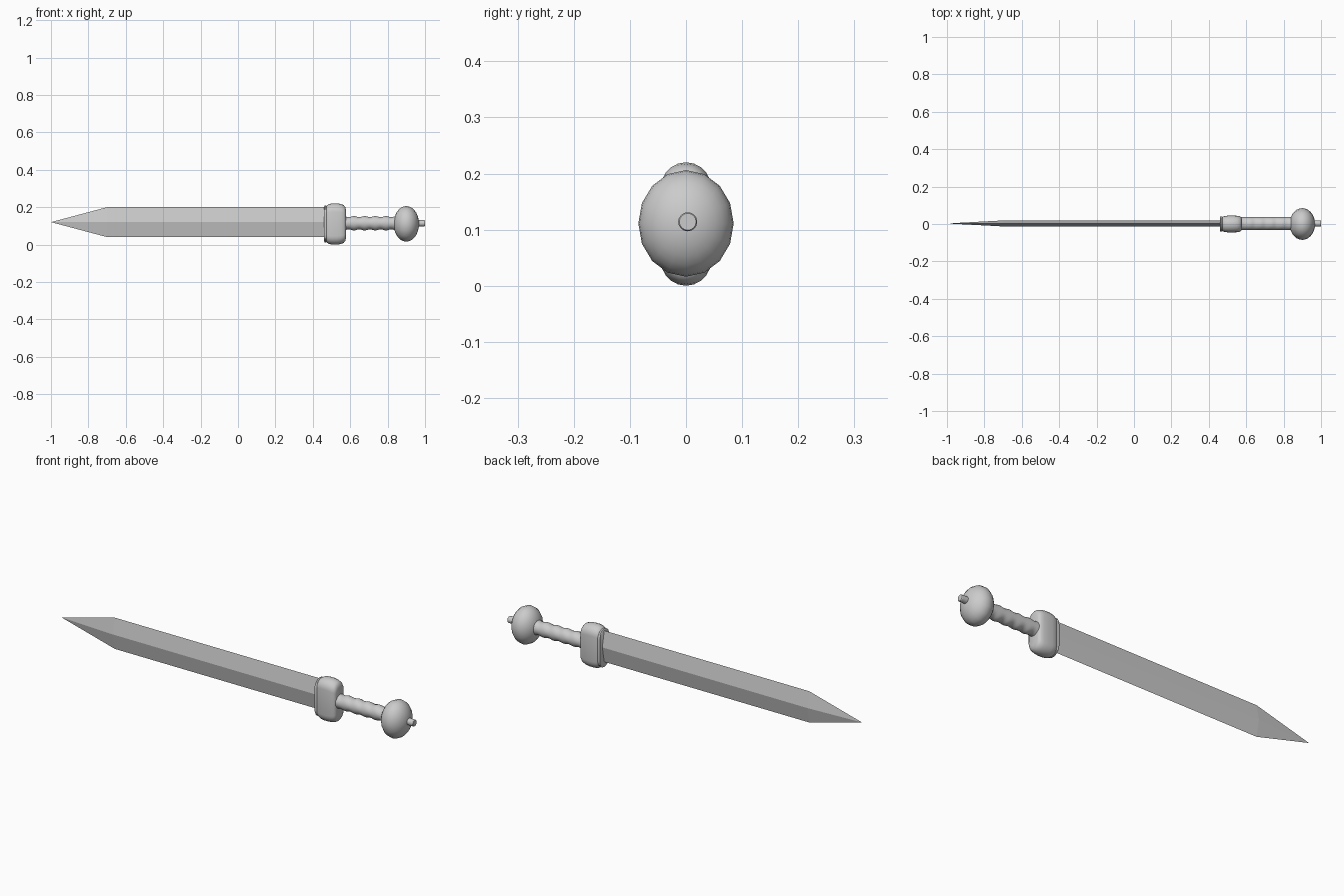
import bpy
import bmesh
from math import sin, cos, pi

if "Cube" in bpy.data.objects:
    bpy.data.objects.remove(bpy.data.objects["Cube"])


def circle(n):
    return [(cos(2 * pi * i / n), sin(2 * pi * i / n)) for i in range(n)]


def loft(name, rings, outline, cy=0.0, cz=0.11, smooth=40):
    """Skin cross-sections along x; outline(ry, rz) gives the y, z points."""
    bm = bmesh.new()
    loops = [[bm.verts.new((x, cy + y, cz + z)) for y, z in outline(ry, rz)]
             for x, ry, rz in rings]
    n = len(loops[0])
    for a, b in zip(loops, loops[1:]):
        for i in range(n):
            j = (i + 1) % n
            bm.faces.new((a[i], a[j], b[j], b[i]))
    bm.faces.new(loops[0])
    bm.faces.new(loops[-1])
    bmesh.ops.remove_doubles(bm, verts=bm.verts, dist=1e-5)
    bmesh.ops.recalc_face_normals(bm, faces=bm.faces)
    mesh = bpy.data.meshes.new(name)
    bm.to_mesh(mesh)
    bm.free()
    obj = bpy.data.objects.new(name, mesh)
    bpy.context.collection.objects.link(obj)
    if smooth:
        bpy.ops.object.select_all(action='DESELECT')
        bpy.context.view_layer.objects.active = obj
        obj.select_set(True)
        bpy.ops.object.shade_smooth_by_angle(angle=smooth * pi / 180)
    return obj


def ellipse(n):
    return lambda ry, rz: [(c * ry, s * rz) for c, s in circle(n)]


def stadium(ry, rz):
    # long flat sides with rounded ends at top and bottom
    d = rz - ry
    top = [(ry * cos(pi * i / 10), d + ry * sin(pi * i / 10)) for i in range(11)]
    return top + [(-y, -z) for y, z in top]


# Blade: diamond section tapering to a point, built flat-faced
bm = bmesh.new()
diamond = [(0.016, 0), (0, 0.08), (-0.016, 0), (0, -0.08)]
loops = [[bm.verts.new((x, 0.003 + y, 0.12 + z)) for y, z in diamond]
         for x in (-0.7, 0.48)]
tip = bm.verts.new((-1.0, 0.003, 0.12))
for i in range(4):
    j = (i + 1) % 4
    bm.faces.new((tip, loops[0][j], loops[0][i]))
    bm.faces.new((loops[0][i], loops[0][j], loops[1][j], loops[1][i]))
bm.faces.new(loops[1])
bmesh.ops.recalc_face_normals(bm, faces=bm.faces)
mesh = bpy.data.meshes.new("blade")
bm.to_mesh(mesh)
bm.free()
bpy.context.collection.objects.link(bpy.data.objects.new("blade", mesh))

# Guard: thin collar plate, then a rounded block
loft("guard_plate", [(0.461, 0.039, 0.094), (0.464, 0.041, 0.098),
                     (0.471, 0.041, 0.098), (0.476, 0.037, 0.093)], stadium)
loft("guard", [(0.468, 0.034, 0.092), (0.475, 0.039, 0.100),
               (0.487, 0.043, 0.107), (0.505, 0.045, 0.110),
               (0.530, 0.045, 0.110), (0.550, 0.044, 0.107),
               (0.565, 0.041, 0.101), (0.573, 0.036, 0.092),
               (0.577, 0.028, 0.078)], stadium, smooth=60)

# Grip: finger waves along the top and bottom only
grip = []
for i in range(33):
    x = 0.565 + 0.285 * i / 32
    grip.append((x, 0.035, 0.0355 + 0.003 * cos(2 * pi * (x - 0.62) / 0.057)))
loft("grip", grip, ellipse(20), cy=0.002, cz=0.114)

# Pommel: ellipsoid, with a small peened rivet at the end
pommel = [(0.9 - 0.068 * cos(pi * i / 14), 0.085 * sin(pi * i / 14),
           0.095 * sin(pi * i / 14)) for i in range(15)]
loft("pommel", pommel, ellipse(16), cz=0.111)
loft("pommel_rivet", [(0.95, 0.017, 0.017), (0.997, 0.017, 0.017),
                      (1.0, 0.015, 0.015)], ellipse(16), cy=0.003, cz=0.114, smooth=30)
